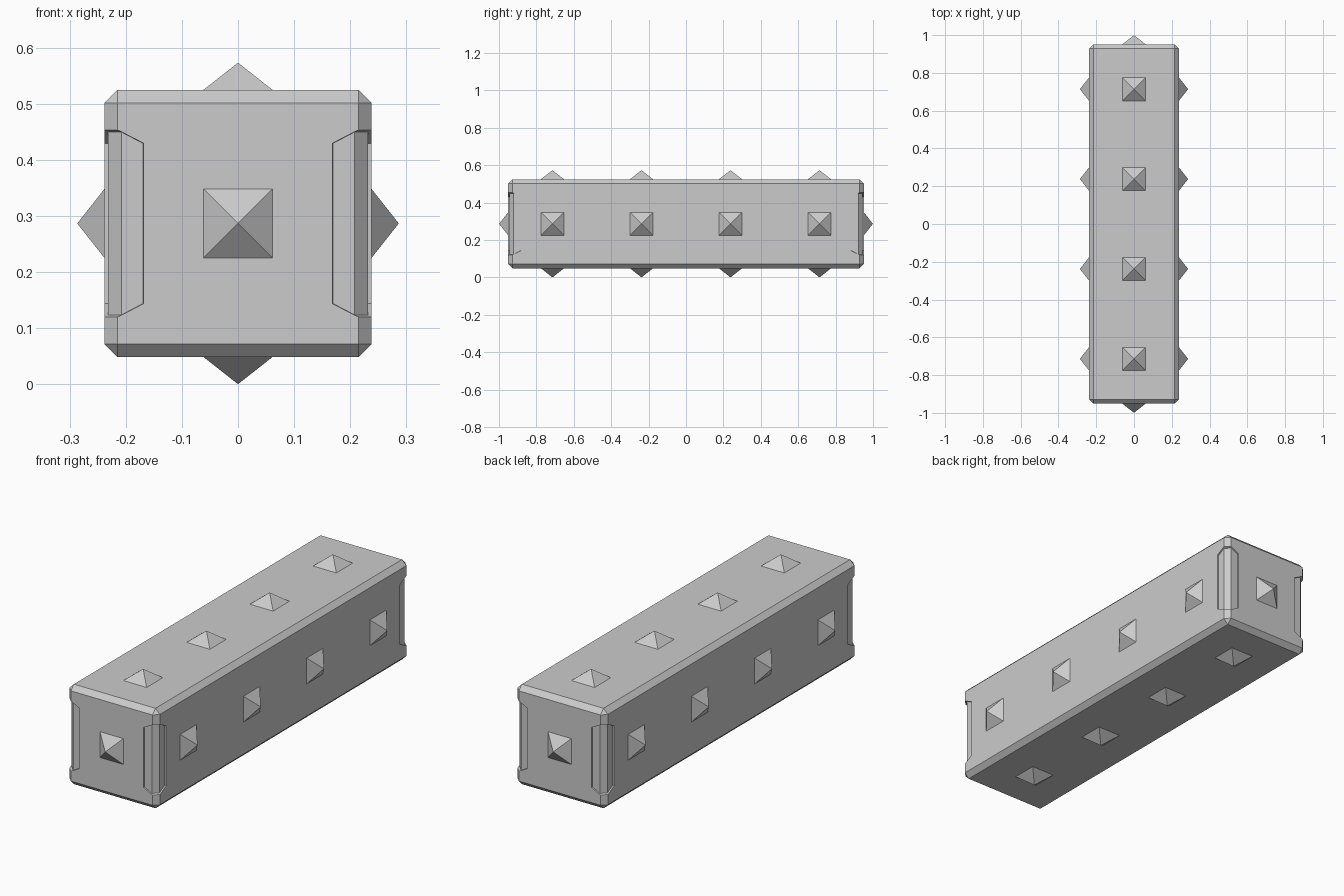
import bpy, bmesh, math
from mathutils import Matrix, Vector

if "Cube" in bpy.data.objects:
    bpy.data.objects.remove(bpy.data.objects["Cube"])

HX, HY, HZ, CZ = 0.238, 0.951, 0.238, 0.2865   # body half sizes and centre height
CH = 0.023                                     # edge chamfer
SPIKE_H, SPIKE_W = 0.0485, 0.123
DEPTH = 0.0065                                 # corner recess depth


def add_object(name, bm):
    bmesh.ops.recalc_face_normals(bm, faces=bm.faces)
    mesh = bpy.data.meshes.new(name)
    bm.to_mesh(mesh)
    bm.free()
    ob = bpy.data.objects.new(name, mesh)
    bpy.context.collection.objects.link(ob)
    return ob


# Chamfered bar
bm = bmesh.new()
bmesh.ops.create_cube(bm, size=2, matrix=Matrix.Translation((0, 0, CZ)) @ Matrix.Diagonal((HX, HY, HZ, 1)))
bmesh.ops.bevel(bm, geom=bm.edges[:], offset=CH, segments=1, affect='EDGES', profile=0.5)
body = add_object("body", bm)

# Cutter for the shallow recess wrapped round each upright corner
# (inward offsets from the corner in x and y, half height)
inner = [(0.069, DEPTH, 0.1425), (0.030, DEPTH, 0.163),
         (DEPTH, 0.030, 0.163), (DEPTH, 0.069, 0.1425)]
outer = [(0.071, -0.01, 0.1435), (0.019, -0.01, 0.170),
         (-0.01, 0.019, 0.170), (-0.01, 0.071, 0.1435)]
bm = bmesh.new()
for sx in (-1, 1):
    for sy in (-1, 1):
        rings = []
        for a, b in zip(inner, outer):
            rings.append([bm.verts.new((sx * (HX - p[0]), sy * (HY - p[1]), CZ + s * p[2]))
                          for p, s in ((a, -1), (a, 1), (b, 1), (b, -1))])
        for r, q in zip(rings, rings[1:]):
            for i in range(4):
                j = (i + 1) % 4
                bm.faces.new((r[i], r[j], q[j], q[i]))
        bm.faces.new(rings[0])
        bm.faces.new(rings[-1])
cutter = add_object("corner_recess_cutter", bm)
cutter.hide_render = True
cutter.hide_set(True)
mod = body.modifiers.new("corner_recesses", 'BOOLEAN')
mod.operation = 'DIFFERENCE'
mod.solver = 'EXACT'
mod.object = cutter


# Square pyramid spikes on every face
def spike(bm, pos, normal):
    rot = Vector(normal).to_track_quat('Z', 'Y').to_matrix().to_4x4()
    m = (Matrix.Translation(Vector(pos) + Vector(normal) * SPIKE_H / 2) @ rot
         @ Matrix.Rotation(math.radians(45), 4, 'Z'))
    bmesh.ops.create_cone(bm, cap_ends=True, segments=4, radius1=SPIKE_W / math.sqrt(2),
                          radius2=0, depth=SPIKE_H, matrix=m)


bm = bmesh.new()
for s in (-1, 1):
    spike(bm, (0, s * HY, CZ), (0, s, 0))
    for y in (-0.714, -0.238, 0.238, 0.714):
        spike(bm, (s * HX, y, CZ), (s, 0, 0))
        spike(bm, (0, y, CZ + s * HZ), (0, 0, s))
bmesh.ops.remove_doubles(bm, verts=bm.verts, dist=1e-5)
add_object("spikes", bm)
